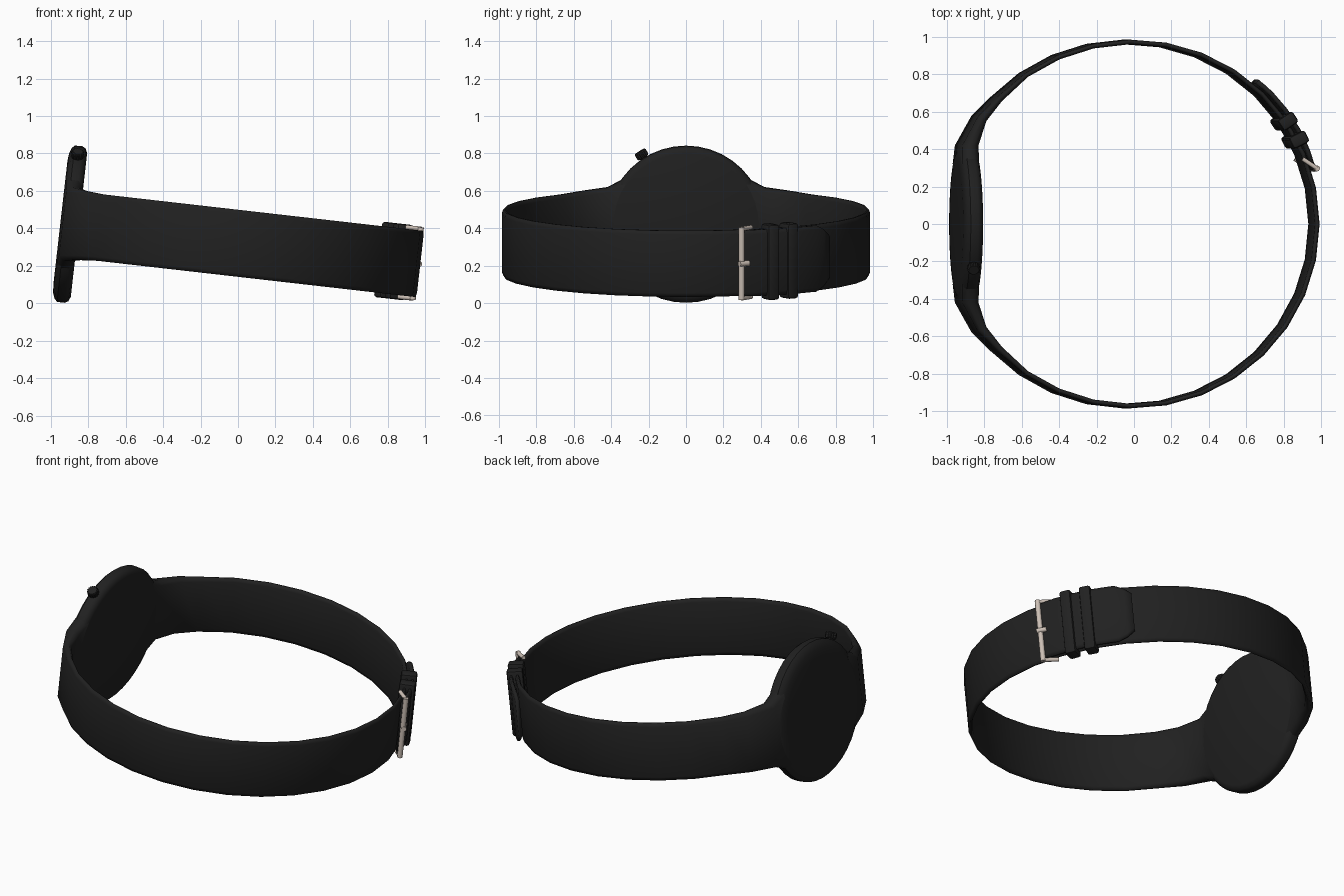
import bpy, bmesh, math
from mathutils import Matrix, Vector

if "Cube" in bpy.data.objects:
    bpy.data.objects.remove(bpy.data.objects["Cube"])

# The whole watch leans slightly about the y axis
TILT = Matrix.Translation((0, 0, 0.32)) @ Matrix.Rotation(math.radians(6.5), 4, 'Y')


def material(name, color):
    m = bpy.data.materials.new(name)
    m.use_nodes = True
    m.diffuse_color = color
    bsdf = m.node_tree.nodes["Principled BSDF"]
    bsdf.inputs["Base Color"].default_value = color
    bsdf.inputs["Roughness"].default_value = 0.6
    return m


BLACK = material("matte black", (0.015, 0.015, 0.015, 1))
METAL = material("warm silver", (0.6, 0.52, 0.46, 1))


def finish(name, bm, mat, angle=40):
    bmesh.ops.recalc_face_normals(bm, faces=bm.faces)
    bm.transform(TILT)
    mesh = bpy.data.meshes.new(name)
    bm.to_mesh(mesh)
    bm.free()
    mesh.materials.append(mat)
    ob = bpy.data.objects.new(name, mesh)
    bpy.context.collection.objects.link(ob)
    bpy.ops.object.select_all(action='DESELECT')
    ob.select_set(True)
    bpy.context.view_layer.objects.active = ob
    bpy.ops.object.shade_smooth_by_angle(angle=math.radians(angle))
    return ob


def skin(bm, rings, caps=True):
    rows = [[bm.verts.new(p) for p in ring] for ring in rings]
    n = len(rows[0])
    for a, b in zip(rows, rows[1:]):
        for k in range(n):
            bm.faces.new((a[k], a[(k + 1) % n], b[(k + 1) % n], b[k]))
    if caps:
        bm.faces.new(rows[0])
        bm.faces.new(rows[-1])


def band(name, stations):
    """Sweep a softly rounded strap section; station = outer xy, inner xy, half height."""
    bm = bmesh.new()
    section = [(0, -0.88), (0.3, -1), (0.7, -1), (1, -0.88),
               (1, 0.88), (0.7, 1), (0.3, 1), (0, 0.88)]
    rings = []
    for o, i, h in stations:
        o, i = Vector(o), Vector(i)
        rings.append([(*i.lerp(o, t), z * h) for t, z in section])
    skin(bm, rings)
    return finish(name, bm, BLACK, 89)


def loop_point(deg, offset=0.0):
    """Point on the wrist oval, moved outward by offset."""
    a = math.radians(deg)
    return (-0.025 + (1.005 + offset) * math.cos(a), (0.985 + offset) * math.sin(a))


def rod(name, p, q, r, mat, sides=10):
    p, q = Vector(p), Vector(q)
    d = q - p
    bm = bmesh.new()
    bmesh.ops.create_cone(bm, cap_ends=True, segments=sides, radius1=r, radius2=r, depth=d.length)
    bm.transform(Matrix.Translation((p + q) / 2) @ d.to_track_quat('Z', 'Y').to_matrix().to_4x4())
    return finish(name, bm, mat)


# Case: a thin disc with rounded rims, turned about the x axis
bm = bmesh.new()
profile = [(-0.955, 0.33), (-0.951, 0.375), (-0.94, 0.405), (-0.925, 0.42),
           (-0.885, 0.421), (-0.865, 0.41), (-0.855, 0.385)]
turns = [2 * math.pi * k / 40 for k in range(40)]
skin(bm, [[(x, r * math.cos(a), r * math.sin(a)) for a in turns] for x, r in profile])
finish("watch_case", bm, BLACK)

# Strap: thick lugs at the case thinning into an oval band
lug = [((-0.95, 0.32), (-0.857, 0.32), 0.25),
       ((-0.943, 0.42), (-0.856, 0.42), 0.198),
       ((-0.857, 0.575), (-0.812, 0.55), 0.185)]
steps = 24
oval = []
for k in range(steps + 1):
    a = 136.4 - 2 * 136.4 * k / steps
    thick = 0.034 if k in (0, steps) else 0.025
    oval.append((loop_point(a), loop_point(a, -thick), 0.178))
other_lug = [((o[0], -o[1]), (i[0], -i[1]), h) for o, i, h in reversed(lug)]
band("strap", lug + oval + other_lug)

# Free strap end lying over the band, with a clipped tip
tail = [(17, 0.025, 0.176), (23, 0.03, 0.178), (30, 0.034, 0.178),
        (37, 0.036, 0.178), (43.5, 0.036, 0.178), (46.5, 0.036, 0.155), (49, 0.036, 0.12)]
band("strap_tail", [(loop_point(a, f), loop_point(a, f - 0.026), h) for a, f, h in tail])

# Two keeper loops around both layers, each with a shallow groove between raised edges
for name, deg in (("keeper_inner", 27.3), ("keeper_outer", 34)):
    bm = bmesh.new()
    bmesh.ops.create_cube(bm, size=1)
    bmesh.ops.scale(bm, vec=(0.095, 0.068, 0.405), verts=bm.verts)
    bmesh.ops.bevel(bm, geom=bm.edges[:], offset=0.014, segments=2, profile=0.5, affect='EDGES')
    x, y = loop_point(deg, -0.002)
    bm.transform(Matrix.Translation((x, y, 0)) @ Matrix.Rotation(math.radians(deg), 4, 'Z'))
    finish(name, bm, BLACK)

# Buckle: outer bar, two side arms and the tongue
bar, pivot = (0.962, 0.297), (0.885, 0.348)
rod("buckle_bar", (*bar, -0.195), (*bar, 0.195), 0.016, METAL)
for name, z in (("buckle_arm_lower", -0.187), ("buckle_arm_upper", 0.187)):
    rod(name, (*bar, z), (*pivot, z), 0.012, METAL)
rod("buckle_tongue", (0.978, 0.285, 0), (0.945, 0.335, 0), 0.015, METAL)

# Ribbed crown on the upper rim of the case
direction = Vector((0, -0.535, 0.845))
bm = bmesh.new()
ring = []
for k in range(32):
    a, r = 2 * math.pi * k / 32, 0.034 if k % 2 else 0.030
    ring.append((r * math.cos(a), r * math.sin(a)))
skin(bm, [[(x * s, y * s, z) for x, y in ring]
          for z, s in ((0.425, 0.9), (0.432, 1), (0.456, 1), (0.463, 0.85))])
bm.transform(Matrix.Translation((-0.905, 0, 0)) @ direction.to_track_quat('Z', 'Y').to_matrix().to_4x4())
finish("crown", bm, BLACK, 25)
hub = Vector((-0.905, 0, 0))
rod("crown_stem", hub + direction * 0.40, hub + direction * 0.43, 0.02, BLACK)
